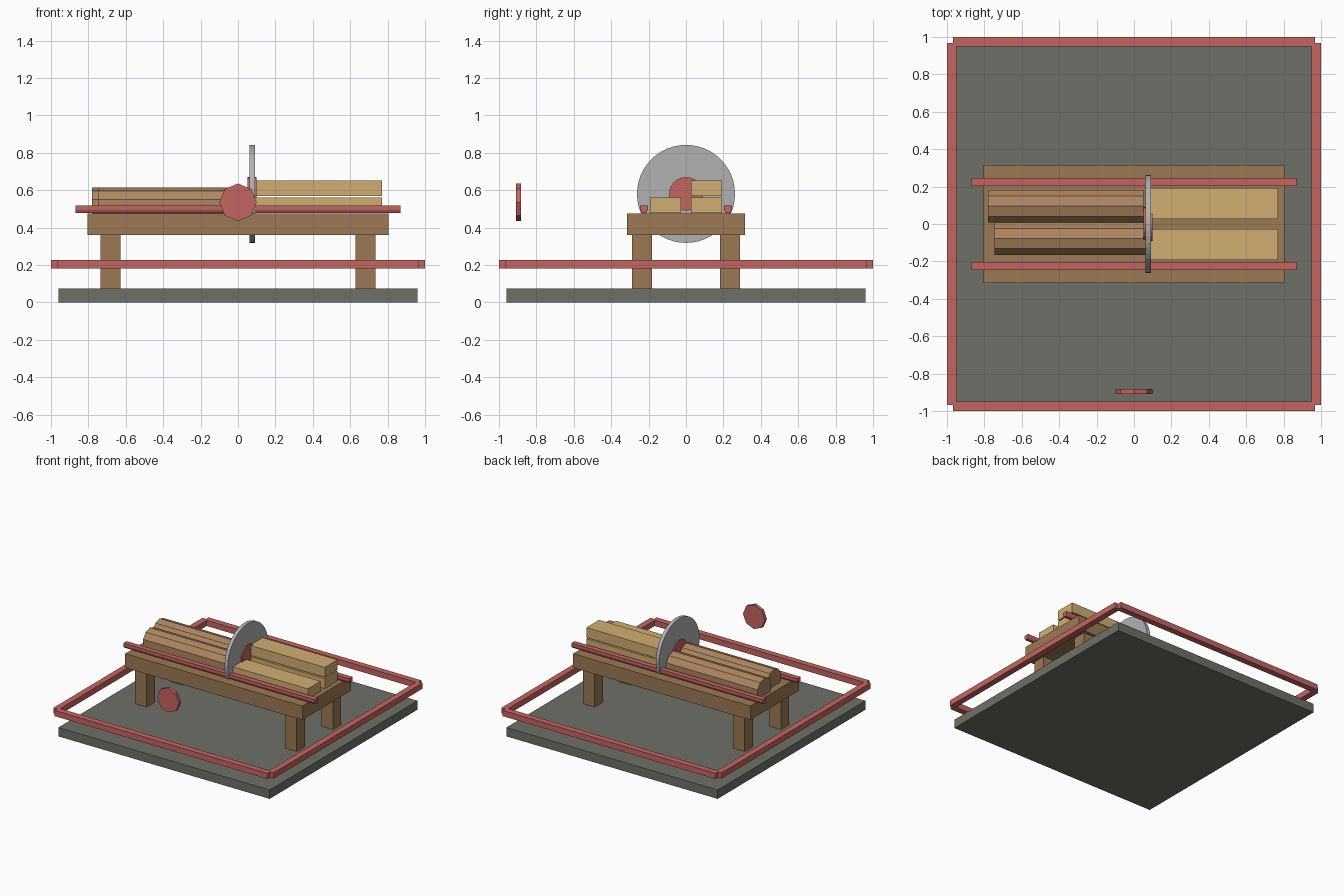
import bpy
import bmesh
from math import sin, cos, pi
from mathutils import Vector

if "Cube" in bpy.data.objects:
    bpy.data.objects.remove(bpy.data.objects["Cube"])


def material(name, rgb):
    m = bpy.data.materials.new(name)
    m.diffuse_color = (*rgb, 1)
    m.use_nodes = True
    m.node_tree.nodes["Principled BSDF"].inputs["Base Color"].default_value = m.diffuse_color
    return m


STONE = material("dark_stone", (0.16, 0.16, 0.14))
RED = material("red_paint", (0.56, 0.13, 0.12))
BENCH = material("bench_wood", (0.34, 0.19, 0.09))
LOG = material("log_wood", (0.42, 0.24, 0.12))
PLANK = material("plank_wood", (0.64, 0.42, 0.17))
STEEL = material("steel", (0.44, 0.44, 0.44))


def prism(name, profile, axis, lo, hi, mat):
    """Extrude a profile along x (points are y, z) or y (points are x, z)."""
    bm = bmesh.new()
    place = (lambda a, b: (lo, a, b)) if axis == 'x' else (lambda a, b: (a, lo, b))
    face = bm.faces.new([bm.verts.new(place(a, b)) for a, b in profile])
    ext = bmesh.ops.extrude_face_region(bm, geom=[face], use_keep_orig=True)
    moved = [v for v in ext['geom'] if isinstance(v, bmesh.types.BMVert)]
    step = Vector((hi - lo, 0, 0)) if axis == 'x' else Vector((0, hi - lo, 0))
    bmesh.ops.translate(bm, verts=moved, vec=step)
    bmesh.ops.recalc_face_normals(bm, faces=bm.faces)
    me = bpy.data.meshes.new(name)
    bm.to_mesh(me)
    bm.free()
    me.materials.append(mat)
    ob = bpy.data.objects.new(name, me)
    bpy.context.collection.objects.link(ob)
    return ob


def box(name, x0, x1, y0, y1, z0, z1, mat):
    return prism(name, [(y0, z0), (y1, z0), (y1, z1), (y0, z1)], 'x', x0, x1, mat)


def ring(a, b, r, n):
    """Regular polygon with one corner pointing straight up."""
    return [(a + r * sin(2 * pi * i / n), b + r * cos(2 * pi * i / n)) for i in range(n)]


# Floor slab
box("floor_slab", -0.96, 0.96, -0.96, 0.96, 0, 0.073, STONE)

# Safety fence around the floor
for s, side in ((-1, "left"), (1, "right")):
    a, b = sorted((s * 0.95, s * 1.0))
    box(side + "_fence_bar", a, b, -0.967, 0.967, 0.18, 0.227, RED)
for s, side in ((-1, "front"), (1, "back")):
    a, b = sorted((s * 0.95, s * 1.0))
    box(side + "_fence_bar", -0.967, 0.967, a, b, 0.18, 0.227, RED)

# Bench with four legs
box("bench_top", -0.805, 0.805, -0.315, 0.315, 0.36, 0.475, BENCH)
for sx, nx in ((-1, "left"), (1, "right")):
    for sy, ny in ((-1, "front"), (1, "back")):
        x, y = sx * 0.682, sy * 0.235
        box(f"{ny}_{nx}_leg", x - 0.054, x + 0.054, y - 0.054, y + 0.054, 0.07, 0.362, BENCH)

# Guide rails along the bench
for y, side in ((-0.225, "front"), (0.225, "back")):
    shape = [(y - 0.012, 0.478), (y + 0.012, 0.478), (y + 0.021, 0.495),
             (y + 0.021, 0.518), (y - 0.021, 0.518), (y - 0.021, 0.495)]
    prism(side + "_guide_rail", shape, 'x', -0.87, 0.87, RED)

# Saw blade and hub
prism("saw_blade", ring(0, 0.58, 0.262, 48), 'x', 0.061, 0.09, STEEL)
prism("saw_hub", ring(0, 0.58, 0.09, 24), 'x', 0.052, 0.099, RED)

# Uncut logs
prism("back_log", ring(0.095, 0.522, 0.092, 10), 'x', -0.78, 0.052, LOG)
prism("front_log", ring(-0.077, 0.522, 0.092, 10), 'x', -0.747, 0.062, LOG)

# Cut planks
box("front_plank", 0.09, 0.77, -0.193, -0.028, 0.477, 0.56, PLANK)
box("back_plank", 0.09, 0.77, 0.028, 0.193, 0.477, 0.56, PLANK)
box("upper_plank", 0.09, 0.77, 0.028, 0.193, 0.57, 0.652, PLANK)

# Floating octagonal sign at the front
prism("front_sign", ring(0, 0.535, 0.1, 8), 'y', -0.908, -0.882, RED)
